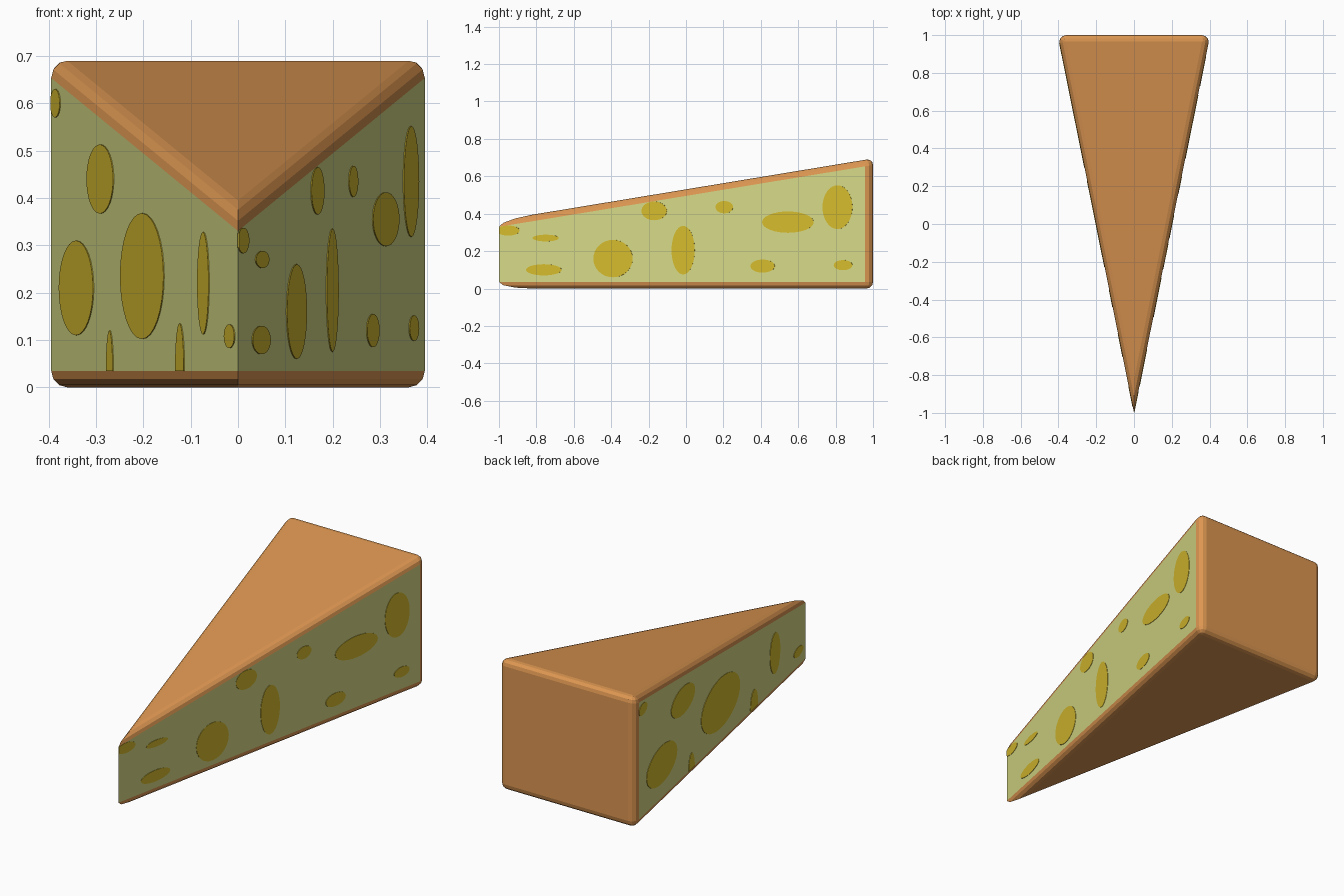
import bpy, bmesh, math
from mathutils import Vector

if "Cube" in bpy.data.objects:
    bpy.data.objects.remove(bpy.data.objects["Cube"])

R = 0.035                      # edge rounding radius
W = 0.403                      # half width at the back before rounding
A = math.atan(W / 2)           # half angle of the wedge tip
SEG = 3


def material(name, r, g, b):
    lin = [((c / 255 + 0.055) / 1.055) ** 2.4 for c in (r, g, b)]
    m = bpy.data.materials.new(name)
    m.diffuse_color = (*lin, 1)
    m.use_nodes = True
    m.node_tree.nodes["Principled BSDF"].inputs["Base Color"].default_value = m.diffuse_color
    return m


RIND = material("orange_rind", 220, 150, 81)
CHEESE = material("pale_cheese", 214, 217, 134)
HOLE = material("golden_hole", 214, 187, 46)


def top_z(y):
    return 0.395 + 0.165 * (y + 0.82)


def make_object(name, bm, mats):
    bmesh.ops.recalc_face_normals(bm, faces=bm.faces)
    me = bpy.data.meshes.new(name)
    bm.to_mesh(me)
    bm.free()
    for m in mats:
        me.materials.append(m)
    ob = bpy.data.objects.new(name, me)
    bpy.context.collection.objects.link(ob)
    return ob


# Plan outline inset by d: sharp tip in front, rounded corners at the back
def outline(d):
    cy = 1 - R
    cx = ((cy + 1) * math.sin(A) - R) / math.cos(A)
    right = []
    for i in range(SEG + 1):
        a = -A + (math.pi / 2 + A) * i / SEG
        right.append((cx + (R - d) * math.cos(a), cy + (R - d) * math.sin(a)))
    return [(0, -1 + d / math.sin(A))] + right + [(-x, y) for x, y in reversed(right)]


# Cheese wedge: rings stacked from the bottom rounding to the sloped top rounding
bm = bmesh.new()
angles = [math.pi / 2 * i / SEG for i in range(SEG + 1)]
rings = []
for is_top, seq in ((False, angles[::-1]), (True, angles)):
    for t in seq:
        d, drop = R * (1 - math.cos(t)), R * (1 - math.sin(t))
        rings.append([bm.verts.new((x, y, top_z(y) - drop if is_top else drop))
                      for x, y in outline(d)])
n = len(rings[0])
for k in range(len(rings) - 1):
    for i in range(n):
        j = (i + 1) % n
        f = bm.faces.new((rings[k][i], rings[k][j], rings[k + 1][j], rings[k + 1][i]))
        # only the two cut sides show the cheese
        f.material_index = 1 if k == SEG and i in (0, n - 1) else 0
for r in (rings[0], rings[-1]):
    bm.faces.new((r[0], r[1], r[-1]))
bmesh.ops.remove_doubles(bm, verts=bm.verts, dist=1e-5)
make_object("cheese_wedge", bm, [RIND, CHEESE])


# Painted holes: thin elliptical plates on a cut side, trimmed at the rind
def holes(name, side, spots):
    bm = bmesh.new()
    normal = Vector((side * math.cos(A), -math.sin(A), 0))
    for y0, z0, ry, rz in spots:
        inner, outer = [], []
        for i in range(32):
            a = 2 * math.pi * i / 32
            y = min(max(y0 + ry * math.cos(a), -0.999), 0.957)
            z = min(max(z0 + rz * math.sin(a), R), top_z(y) - R)
            p = Vector((side * (y + 1) * math.tan(A), y, z))
            inner.append(bm.verts.new(p - normal * 0.001))
            outer.append(bm.verts.new(p + normal * 0.002))
        bm.faces.new(outer)
        bm.faces.new(inner[::-1])
        for i in range(32):
            j = (i + 1) % 32
            bm.faces.new((inner[i], inner[j], outer[j], outer[i]))
    bmesh.ops.remove_doubles(bm, verts=bm.verts, dist=1e-5)
    make_object(name, bm, [HOLE])


# each hole: y, z, radius along y, radius along z
holes("right_holes", 1, [
    (-0.95, 0.31, 0.06, 0.027), (-0.75, 0.27, 0.07, 0.018),
    (-0.76, 0.10, 0.095, 0.03), (-0.39, 0.16, 0.105, 0.10),
    (-0.17, 0.415, 0.068, 0.05), (-0.015, 0.205, 0.062, 0.13),
    (0.205, 0.435, 0.047, 0.033), (0.545, 0.355, 0.138, 0.057),
    (0.41, 0.12, 0.065, 0.035), (0.81, 0.435, 0.08, 0.117),
    (0.84, 0.125, 0.05, 0.027)])
holes("left_holes", -1, [
    (0.91, 0.60, 0.05, 0.03), (0.44, 0.44, 0.14, 0.073),
    (0.69, 0.21, 0.18, 0.10), (0.0, 0.235, 0.228, 0.133),
    (-0.64, 0.22, 0.06, 0.108), (0.34, 0.04, 0.035, 0.08),
    (-0.395, 0.045, 0.045, 0.09), (-0.915, 0.108, 0.055, 0.025)])
